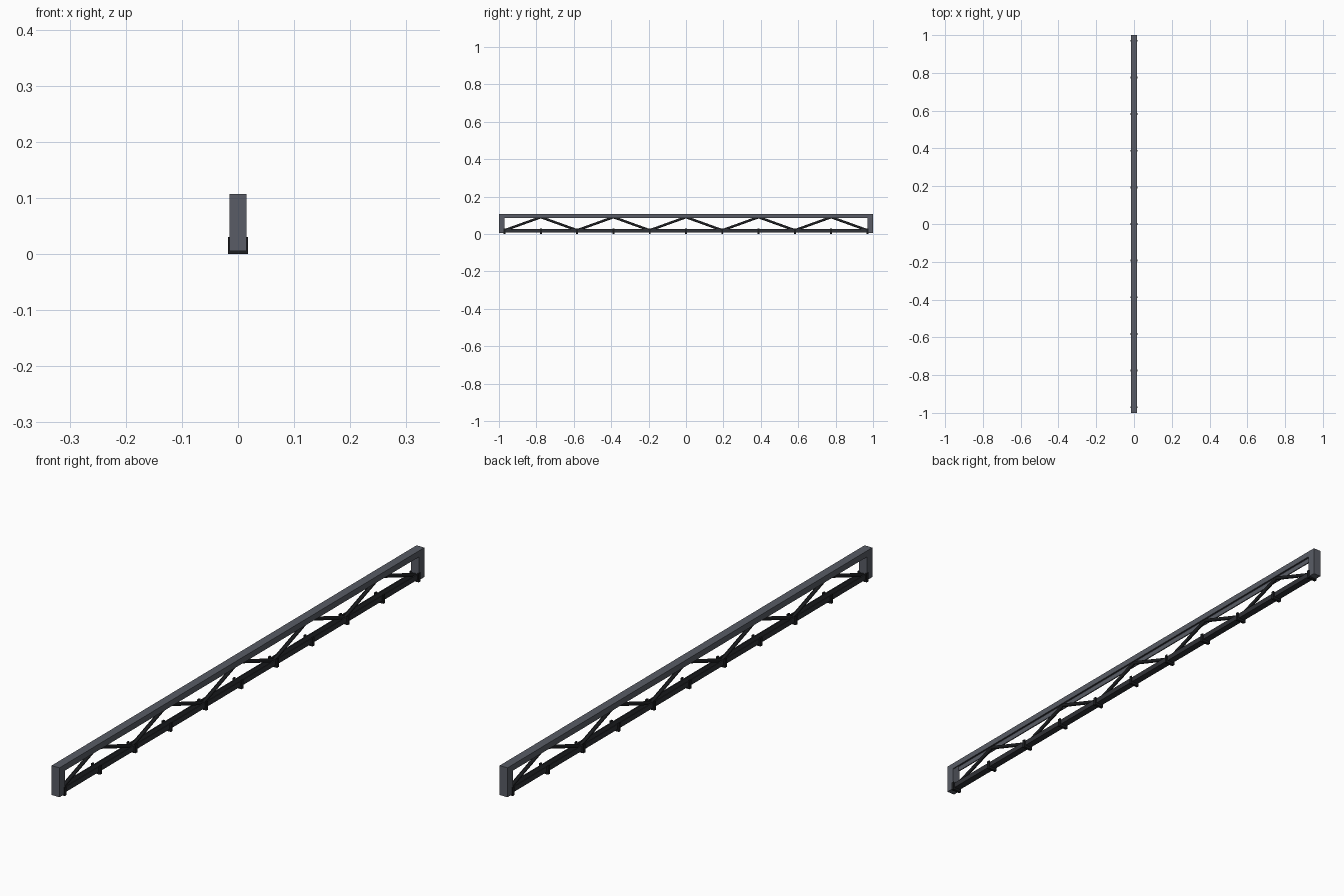
import bpy
from mathutils import Vector

if "Cube" in bpy.data.objects:
    bpy.data.objects.remove(bpy.data.objects["Cube"])


def material(name, rgb):
    m = bpy.data.materials.new(name)
    m.diffuse_color = (*rgb, 1)
    m.use_nodes = True
    m.node_tree.nodes["Principled BSDF"].inputs["Base Color"].default_value = m.diffuse_color
    return m


GREY = material("frame_grey", (0.1, 0.108, 0.132))
CHORD = material("chord_grey", (0.03, 0.032, 0.038))
DARK = material("steel_black", (0.012, 0.013, 0.015))


def box(name, lo, hi, mat):
    lo, hi = Vector(lo), Vector(hi)
    bpy.ops.mesh.primitive_cube_add(size=1, location=(lo + hi) / 2)
    o = bpy.context.object
    o.name = name
    o.scale = hi - lo
    o.data.materials.append(mat)
    return o


def channel(name, hw, z_web, z_lip, t, y, mat):
    """U-shaped profile running along y; web at z_web, open at z_lip."""
    s = t if z_lip > z_web else -t
    prof = [(-hw, z_lip), (-hw, z_web), (hw, z_web), (hw, z_lip),
            (hw - t, z_lip), (hw - t, z_web + s), (t - hw, z_web + s), (t - hw, z_lip)]
    n = len(prof)
    verts = [(x, e, z) for e in (-y, y) for x, z in prof]
    faces = [(i, (i + 1) % n, n + (i + 1) % n, n + i) for i in range(n)]
    faces += [tuple(range(n)), tuple(range(2 * n - 1, n - 1, -1))]
    if s < 0:
        faces = [f[::-1] for f in faces]
    me = bpy.data.meshes.new(name)
    me.from_pydata(verts, [], [f[::-1] for f in faces])
    o = bpy.data.objects.new(name, me)
    bpy.context.collection.objects.link(o)
    bpy.context.view_layer.objects.active = o
    bpy.ops.object.select_all(action='DESELECT')
    o.select_set(True)
    bpy.ops.object.mode_set(mode='EDIT')
    bpy.ops.mesh.select_all(action='SELECT')
    bpy.ops.mesh.normals_make_consistent(inside=False)
    bpy.ops.object.mode_set(mode='OBJECT')
    me.materials.append(mat)
    return o


def rod(name, a, b, r, mat):
    a, b = Vector(a), Vector(b)
    d = b - a
    bpy.ops.mesh.primitive_cylinder_add(vertices=12, radius=r, depth=d.length,
                                        location=(a + b) / 2)
    o = bpy.context.object
    o.name = name
    o.rotation_euler = d.to_track_quat('Z', 'Y').to_euler()
    o.data.materials.append(mat)
    bpy.ops.object.shade_smooth_by_angle()
    return o


# Outer frame: top channel beam and two end posts
W = 0.015
channel("top_beam", W, 0.107, 0.086, 0.004, 1, GREY)
box("front_post", (-W, -1, 0.005), (W, -0.97, 0.104), GREY)
box("back_post", (-W, 0.97, 0.005), (W, 1, 0.104), GREY)

# Bottom chord, a channel open upwards
channel("bottom_chord", 0.0125, 0.008, 0.026, 0.004, 0.972, CHORD)

# Zigzag web rods between chord and beam
STEP = 0.194
nodes = [(0, (i - 5) * STEP, 0.09 if i % 2 else 0.02) for i in range(11)]
for i in range(10):
    rod(f"web_rod_{i}", nodes[i], nodes[i + 1], 0.0065, DARK)

# Clamps around the chord at every node
for i in range(11):
    y = (i - 5) * STEP
    for s in (-1, 1):
        x = sorted((s * 0.0175, s * 0.0125))
        box(f"chord_clamp_side_{i}_{s}", (x[0], y - 0.005, 0.0), (x[1], y + 0.005, 0.03), DARK)
    box(f"chord_clamp_base_{i}", (-0.0175, y - 0.005, 0.0), (0.0175, y + 0.005, 0.008), DARK)
